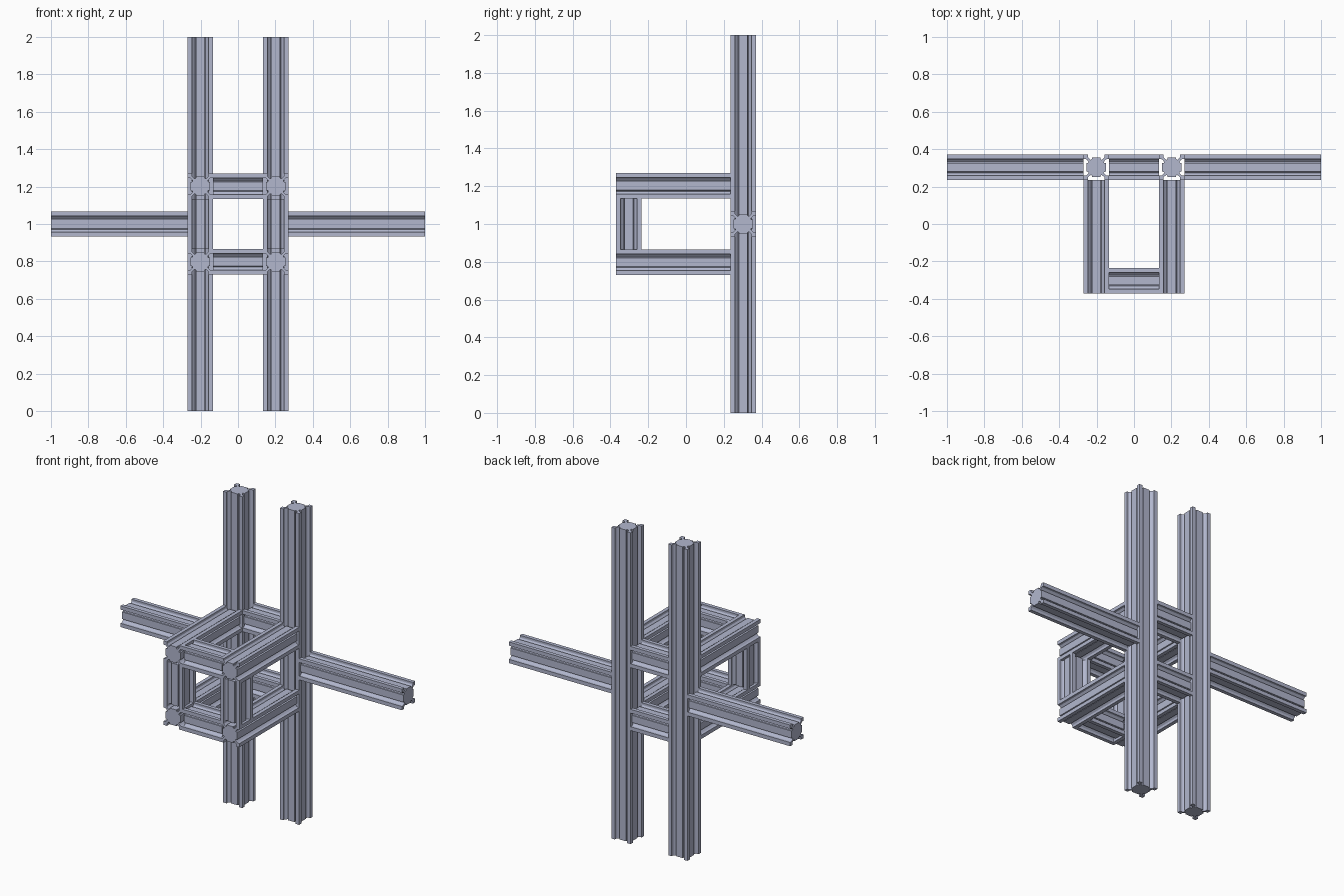
import bpy, bmesh
from mathutils import Matrix, Vector

if "Cube" in bpy.data.objects:
    bpy.data.objects.remove(bpy.data.objects["Cube"], do_unlink=True)

# Single aluminium material
metal = bpy.data.materials.new("blue_grey_aluminium")
metal.use_nodes = True
colour = (0.445, 0.474, 0.617, 1)
metal.diffuse_color = colour
bsdf = next(n for n in metal.node_tree.nodes if n.type == 'BSDF_PRINCIPLED')
bsdf.inputs["Base Color"].default_value = colour

H = 0.068            # half width of the slotted bar
P = 0.202            # offset of bar centres from the frame centre
Y = 0.303            # depth of the front and back bar centres
IN, OUT = P - H, P + H

# Half of one side of the slotted section: slot floor, undercut lobe, corner lip
half_side = [(0.023, 0.052), (0.024, 0.043), (0.029, 0.040), (0.036, 0.046),
             (0.043, 0.053), (0.044, 0.057), (0.044, H)]


def section():
    """Full slotted section from one side, mirrored and turned four times."""
    side = [(-x, y) for x, y in reversed(half_side)] + half_side + [(H, H)]
    pts = []
    for i in range(4):
        for x, y in side:
            for _ in range(i):
                x, y = y, -x
            pts.append((x, y))
    return pts


# Rotations that carry the extrusion axis z to each world axis
AXES = {'X': Matrix(((0, 0, 1), (1, 0, 0), (0, 1, 0))),
        'Y': Matrix(((1, 0, 0), (0, 0, 1), (0, -1, 0))),
        'Z': Matrix.Identity(3)}


def bar(name, axis, start, length):
    """Extrude the section from start along the positive axis."""
    bm = bmesh.new()
    face = bm.faces.new([bm.verts.new((x, y, 0)) for x, y in section()])
    out = bmesh.ops.extrude_face_region(bm, geom=[face], use_keep_orig=True)
    top = [v for v in out["geom"] if isinstance(v, bmesh.types.BMVert)]
    bmesh.ops.translate(bm, verts=top, vec=(0, 0, length))
    bm.transform(Matrix.Translation(Vector(start)) @ AXES[axis].to_4x4())
    bmesh.ops.recalc_face_normals(bm, faces=bm.faces)
    mesh = bpy.data.meshes.new(name)
    bm.to_mesh(mesh)
    bm.free()
    mesh.materials.append(metal)
    obj = bpy.data.objects.new(name, mesh)
    bpy.context.collection.objects.link(obj)


# Parts repeated on both sides
for side, s in (("left", 1), ("right", -1)):
    bar(f"{side}_post", 'Z', (s * P, Y, 0), 2)
    bar(f"{side}_arm", 'X', (OUT if s > 0 else -1, Y, 1), 1 - OUT)
    bar(f"{side}_front_upright", 'Z', (s * P, -Y, 1 - IN), 2 * IN)
    for level, z in (("upper", 1 + P), ("lower", 1 - P)):
        bar(f"{side}_{level}_depth_beam", 'Y', (s * P, -Y - H, z), 2 * Y)

# Crossbars between the two sides
for level, z in (("upper", 1 + P), ("lower", 1 - P)):
    for place, y in (("front", -Y), ("back", Y)):
        bar(f"{level}_{place}_crossbar", 'X', (-IN, y, z), 2 * IN)
